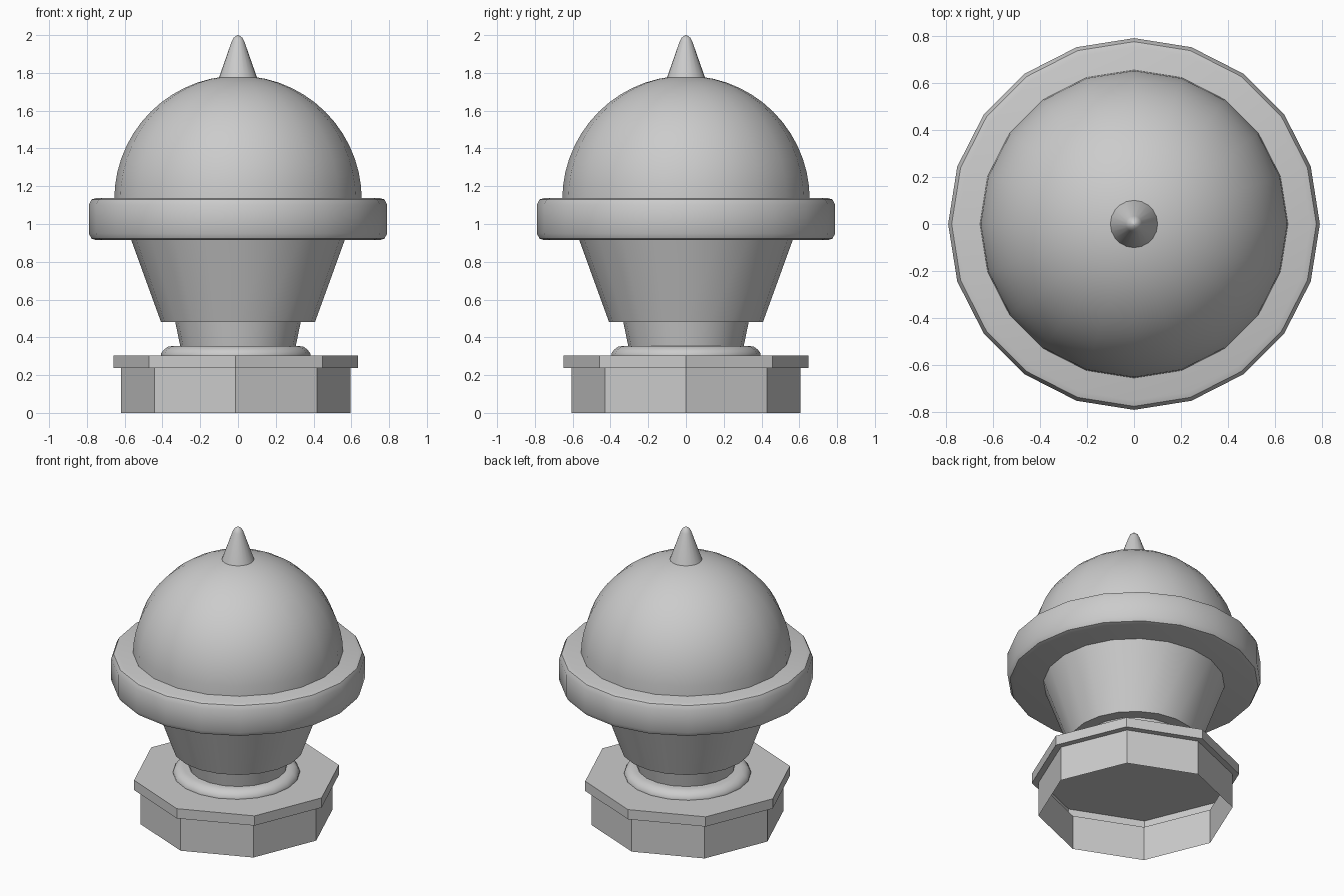
import bpy, bmesh
from math import sin, cos, pi, radians

if "Cube" in bpy.data.objects:
    bpy.data.objects.remove(bpy.data.objects["Cube"])


def lathe(name, profile, sides=20, cx=0.0, smooth=True, cap_bottom=True, cap_top=True):
    """Revolve (radius, z) points, listed bottom to top, around the z axis."""
    bm = bmesh.new()
    rings = []
    for r, z in profile:
        rings.append([bm.verts.new((cx + r * cos(2 * pi * i / sides),
                                    r * sin(2 * pi * i / sides), z))
                      for i in range(sides)])
    for low, high in zip(rings, rings[1:]):
        for i in range(sides):
            j = (i + 1) % sides
            bm.faces.new((low[i], low[j], high[j], high[i]))
    if cap_bottom:
        bm.faces.new(rings[0][::-1])
    if cap_top:
        bm.faces.new(rings[-1])
    mesh = bpy.data.meshes.new(name)
    bm.to_mesh(mesh)
    bm.free()
    obj = bpy.data.objects.new(name, mesh)
    bpy.context.collection.objects.link(obj)
    if smooth:
        bpy.ops.object.select_all(action='DESELECT')
        obj.select_set(True)
        bpy.context.view_layer.objects.active = obj
        bpy.ops.object.shade_smooth_by_angle(angle=radians(40))
    return obj


# Octagonal foot with overhanging slab, hollow and open underneath
BASE_X = -0.012
lathe("octagonal_base", [(0.607, 0), (0.607, 0.238), (0.648, 0.238), (0.648, 0.305)],
      sides=8, cx=BASE_X, smooth=False, cap_bottom=False)

# Rounded cushion on the foot
lathe("base_cushion", [(0.395, 0.304), (0.395, 0.315), (0.38, 0.335),
                       (0.36, 0.35), (0.33, 0.355)], cx=BASE_X)

# Neck and flaring cup
lathe("neck", [(0.305, 0.35), (0.333, 0.485)])
lathe("cup", [(0.408, 0.482), (0.567, 0.92)])

# Wide rim with softened edges
lathe("rim", [(0.75, 0.915), (0.775, 0.922), (0.79, 0.95),
              (0.79, 1.10), (0.775, 1.13), (0.75, 1.138)])

# Domed top
R, CZ, STEPS = 0.655, 1.13, 14
dome = [(R * cos(pi / 2 * i / STEPS), CZ + R * sin(pi / 2 * i / STEPS))
        for i in range(STEPS)]
lathe("dome", dome + [(0.004, CZ + R)])

# Pointed finial with a blunted tip
lathe("finial", [(0.102, 1.772), (0.034, 1.965), (0.024, 1.985), (0.004, 2.0)])
